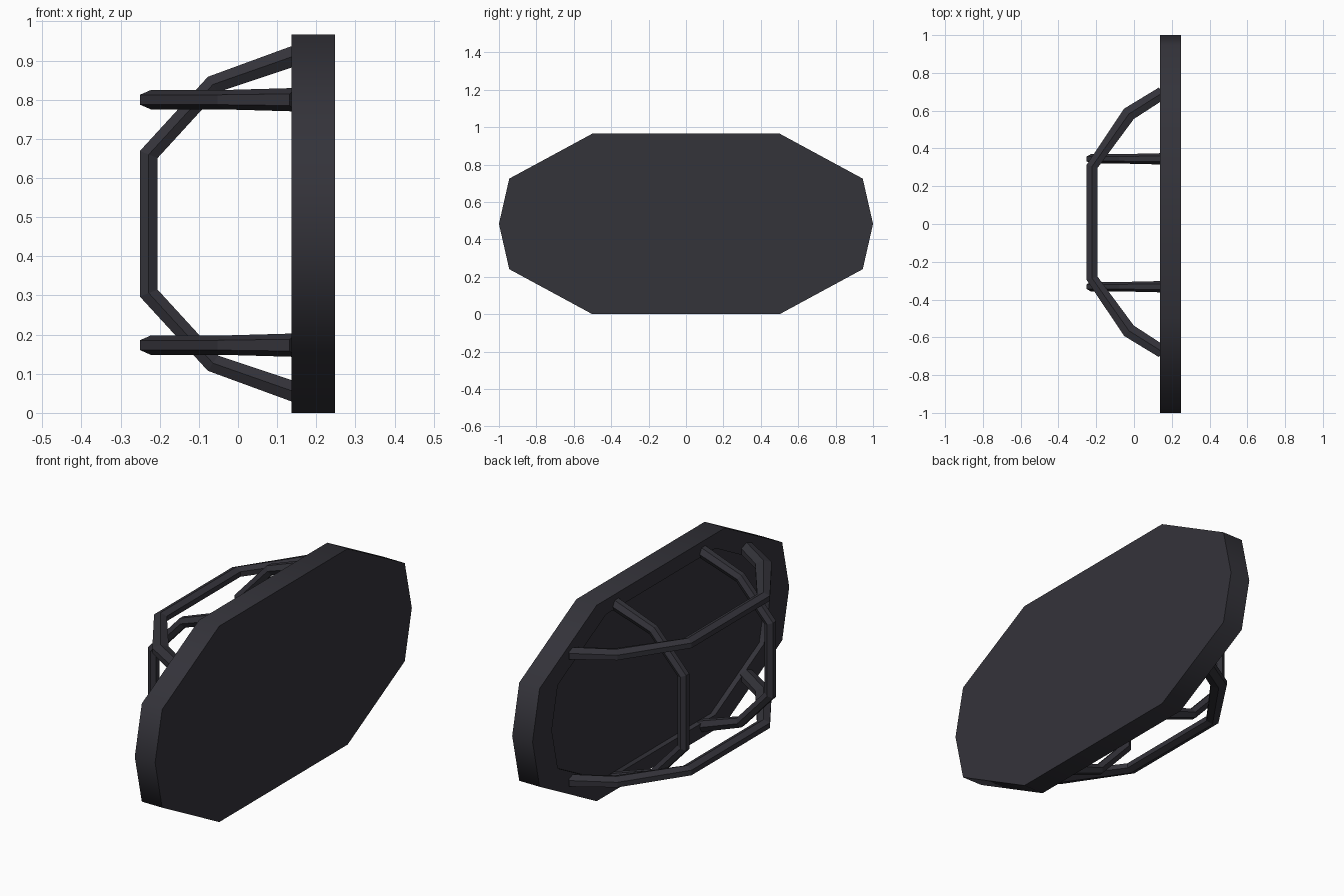
import bpy, bmesh, math
from mathutils import Vector

if "Cube" in bpy.data.objects:
    bpy.data.objects.remove(bpy.data.objects["Cube"])

mat = bpy.data.materials.new("dark charcoal")
mat.diffuse_color = (0.034, 0.033, 0.042, 1)
mat.use_nodes = True
mat.node_tree.nodes["Principled BSDF"].inputs["Base Color"].default_value = mat.diffuse_color


def finish(bm, name):
    bmesh.ops.recalc_face_normals(bm, faces=bm.faces)
    me = bpy.data.meshes.new(name)
    bm.to_mesh(me)
    bm.free()
    me.materials.append(mat)
    ob = bpy.data.objects.new(name, me)
    bpy.context.collection.objects.link(ob)
    return ob


def loft(bm, rings):
    """Join successive closed rings and cap both ends."""
    vs = [[bm.verts.new(p) for p in r] for r in rings]
    n = len(vs[0])
    for a, b in zip(vs, vs[1:]):
        for i in range(n):
            j = (i + 1) % n
            bm.faces.new((a[i], a[j], b[j], b[i]))
    bm.faces.new(vs[0])
    bm.faces.new(vs[-1])


ZC = 0.483
quarter = [(1.0, 0.0), (0.945, 0.242), (0.5, 0.483)]
outline = (quarter + [(-y, z) for y, z in reversed(quarter)]
           + [(-y, -z) for y, z in quarter[1:]]
           + [(y, -z) for y, z in reversed(quarter[1:])])


def plate_ring(x, s):
    return [(x, y * s, ZC + z * s) for y, z in outline]


# ten-sided plate with a shallow recess in its back
bm = bmesh.new()
loft(bm, [plate_ring(0.248, 1), plate_ring(0.137, 1),
          plate_ring(0.137, 0.85), plate_ring(0.163, 0.85)])
plate = finish(bm, "plate")
bpy.context.view_layer.objects.active = plate
plate.select_set(True)
bpy.ops.object.shade_smooth_by_angle(angle=math.radians(60))


# hexagonal bent bar: path lies in the plane of x and the given axis;
# each half-path point is (x, offset, in-plane widening)
def bent_bar(name, half, axis, side, origin, r=0.025):
    path = [Vector((x, 0, 0)) + axis * t for x, t, w in half]
    path += [Vector((x, 0, 0)) - axis * t for x, t, w in reversed(half)]
    widen = [w for x, t, w in half]
    widen += widen[::-1]
    rings = []
    last = len(path) - 1
    for k, p in enumerate(path):
        d1 = (path[k] - path[k - 1]).normalized() if k else None
        d2 = (path[k + 1] - path[k]).normalized() if k < last else None
        d1, d2 = d1 or d2, d2 or d1
        tangent = (d1 + d2).normalized()
        mitre = widen[k] / tangent.dot(d1)
        normal = tangent.cross(side)
        s = r * (1.2 if k in (0, last) else 1)
        rings.append([origin + p
                      + side * (s * math.cos(math.pi / 3 * i))
                      + normal * (s * mitre * math.sin(math.pi / 3 * i))
                      for i in range(6)])
    bm = bmesh.new()
    loft(bm, rings)
    finish(bm, name)


Y, Z = Vector((0, 1, 0)), Vector((0, 0, 1))

# two upright bars
upright = [(0.15, 0.431, 1), (-0.064, 0.356, 1.05), (-0.228, 0.177, 1.05)]
for name, y in (("upright_bar_far", 0.345), ("upright_bar_near", -0.332)):
    bent_bar(name, upright, Z, Y, Vector((0, y, ZC)))

# two level bars, broader in their own plane
level = [(0.15, 0.685, 1.3), (-0.027, 0.574, 1.7), (-0.222, 0.296, 1.32)]
for name, z in (("level_bar_upper", 0.8), ("level_bar_lower", 0.173)):
    bent_bar(name, level, Y, Z, Vector((0, 0.009, z)))
